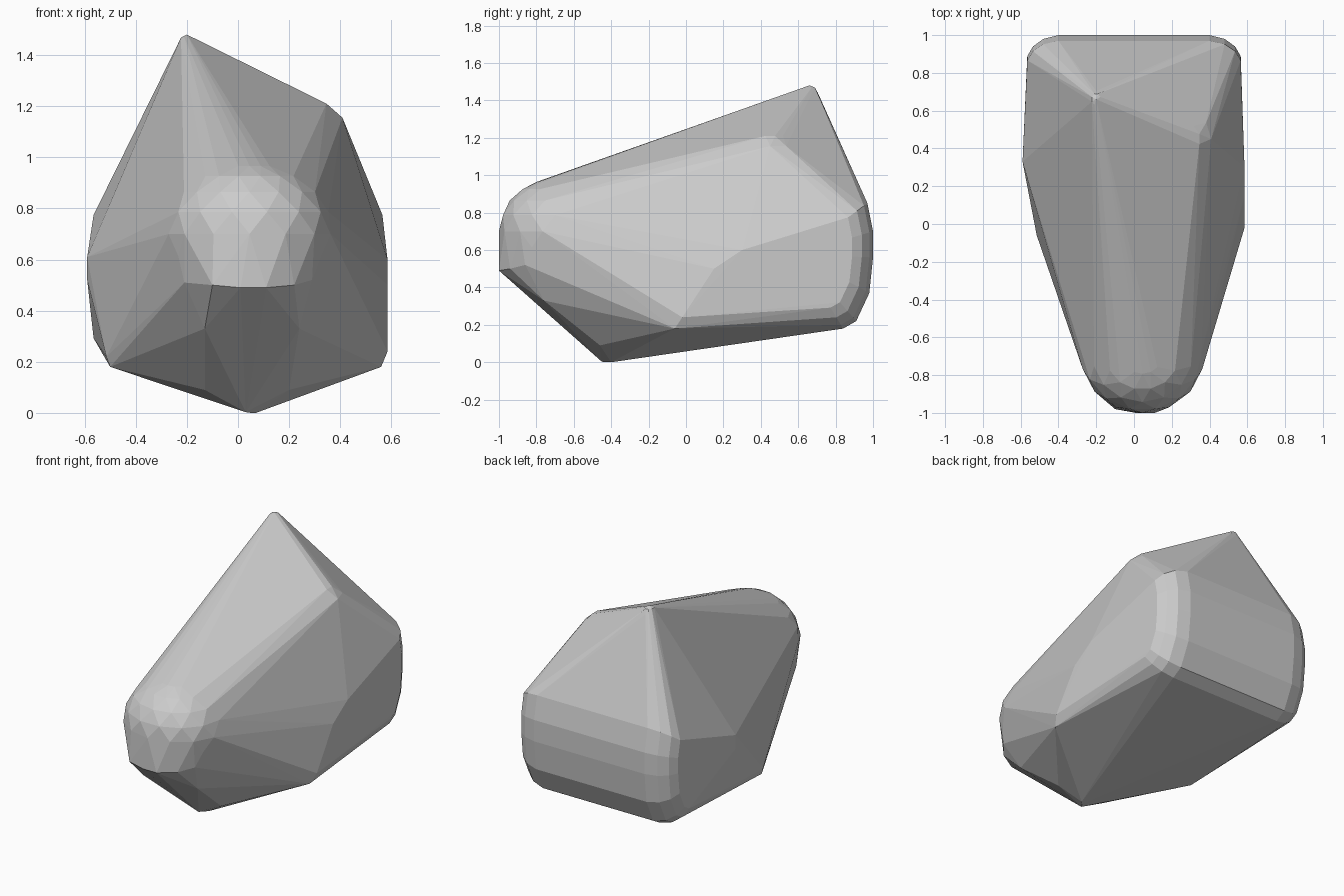
import bpy, bmesh, math

pts = []

def ball(c, r, seg=10, rings=6, zmin=-9):
    # points on an ellipsoid, optionally cut off below zmin
    for j in range(rings + 1):
        t = math.pi * j / rings
        for i in range(seg):
            a = 2 * math.pi * (i + 0.5 * (j % 2)) / seg
            p = (c[0] + r[0] * math.sin(t) * math.cos(a),
                 c[1] + r[1] * math.sin(t) * math.sin(a),
                 c[2] + r[2] * math.cos(t))
            if p[2] >= zmin:
                pts.append(p)

# Rounded nose, with its flat lower lip and chin
ball((0.045, -0.70, 0.70), (0.325, 0.30, 0.28), 14, 10, 0.60)
pts += [(x, y, z) for x, y, z in (
    (-0.10, -0.98, 0.50), (0.01, -1.0, 0.49), (0.11, -1.0, 0.49), (0.22, -0.94, 0.50),
    (-0.21, -0.84, 0.51), (0.29, -0.86, 0.52),
    (-0.13, -0.79, 0.33), (0.0, -0.80, 0.33), (0.12, -0.80, 0.33), (0.24, -0.76, 0.33))]

# Peak
ball((-0.20, 0.66, 1.44), (0.035, 0.045, 0.04), 8, 4)

# Right shoulder
ball((0.27, 0.45, 1.08), (0.16, 0.17, 0.15), 10, 6)

# Rounded rear corners, mirrored left and right
rear = [(0.90, 0.95), (0.97, 0.85), (1.0, 0.70), (1.0, 0.56),
        (0.98, 0.37), (0.91, 0.22), (0.84, 0.18)]
for side in (-1, 1):
    for x, k in ((0.40, 1.0), (0.48, 0.95), (0.535, 0.85), (0.565, 0.72)):
        for y, z in rear:
            if z > 0.9:
                continue
            pts.append((side * x, 0.6 + (y - 0.6) * k, 0.58 + (z - 0.58) * k))

# Side corners and keel point
pts += [(0.56, -0.06, 0.18), (0.585, -0.02, 0.24), (0.585, 0.30, 0.60), (0.585, 0.15, 0.50),
        (-0.50, -0.07, 0.18), (-0.515, -0.06, 0.22),
        (-0.59, 0.33, 0.52), (-0.59, 0.33, 0.61),
        (0.03, -0.45, 0.003), (0.05, -0.42, 0.0), (0.07, -0.40, 0.0),
        (-0.13, -0.46, 0.09), (0.20, -0.46, 0.09)]

# Wrap everything in one faceted hull
bm = bmesh.new()
for p in pts:
    bm.verts.new(p)
bmesh.ops.remove_doubles(bm, verts=bm.verts, dist=0.004)
bmesh.ops.convex_hull(bm, input=bm.verts)
loose = [v for v in bm.verts if not v.link_faces]
bmesh.ops.delete(bm, geom=loose, context='VERTS')
bmesh.ops.dissolve_limit(bm, angle_limit=math.radians(1.5), verts=bm.verts, edges=bm.edges)
bmesh.ops.recalc_face_normals(bm, faces=bm.faces)

mesh = bpy.data.meshes.new("boulder")
bm.to_mesh(mesh)
bm.free()
rock = bpy.data.objects.new("boulder", mesh)
bpy.context.collection.objects.link(rock)
